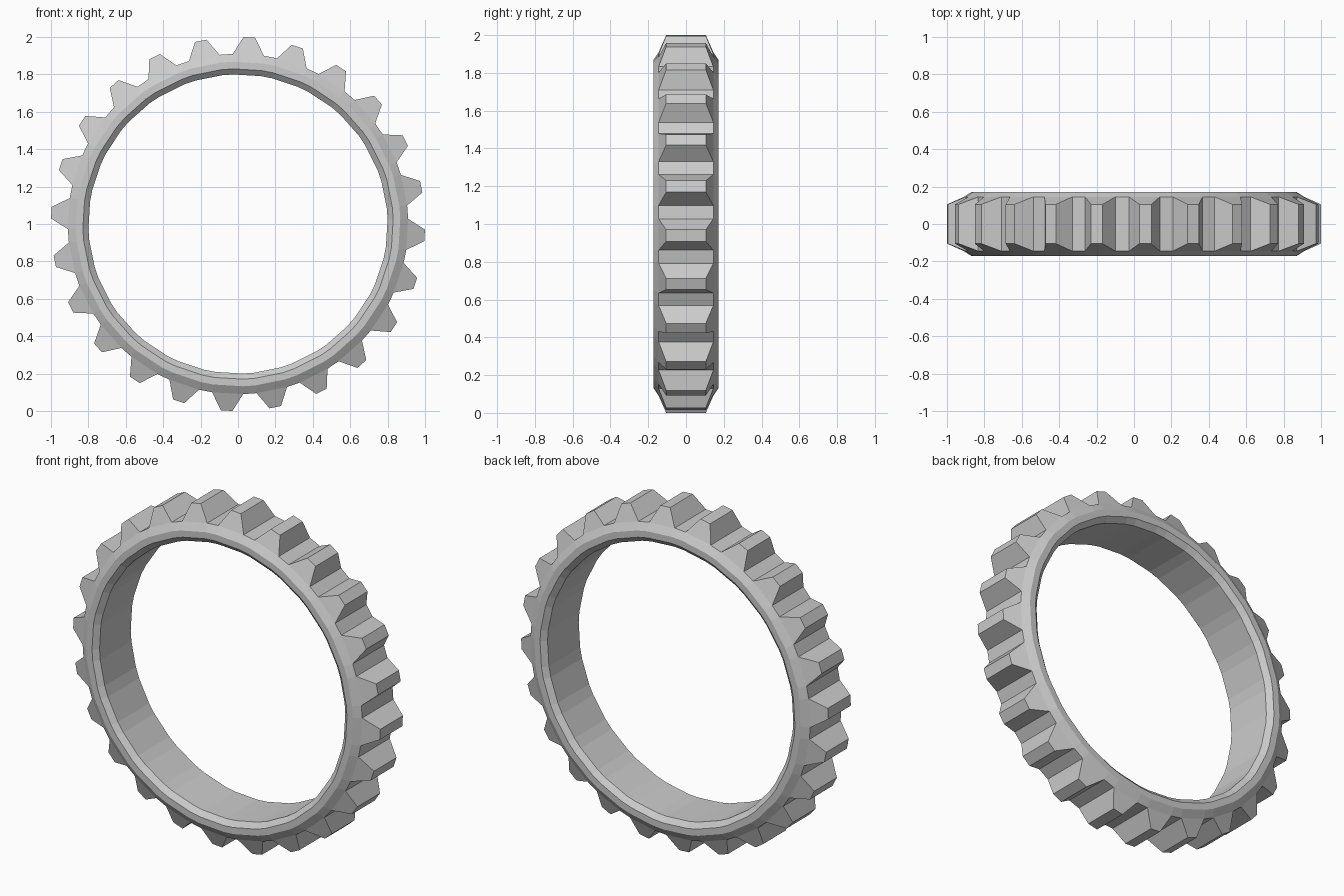
import bpy, bmesh
from math import sin, cos, radians

if "Cube" in bpy.data.objects:
    bpy.data.objects.remove(bpy.data.objects["Cube"])

TEETH = 24
PITCH = 360 / TEETH
PHASE = -3.5          # turn of the tooth nearest +x, in degrees
BASE_HALF = 5.25      # half angle of a tooth at its root
TIP_HALF = 1.8        # half angle of a tooth at its tip
TIP_R, TIP_Y = 1.0, 0.105

# Cross-section of the band: radius and depth, mirrored front to back
half = [(0.80, 0.145), (0.83, 0.172), (0.868, 0.172), (0.91, 0.145)]
section = [(r, -y) for r, y in half] + [(r, y) for r, y in reversed(half)]
ROOT = len(half) - 1  # section edge that carries the teeth


def point(radius, depth, degrees):
    a = radians(degrees)
    return (radius * cos(a), depth, 1 + radius * sin(a))


bm = bmesh.new()

# Band: two stations for each tooth, at the sides of its root
rings = []
for i in range(TEETH):
    for side in (-BASE_HALF, BASE_HALF):
        angle = PHASE + i * PITCH + side
        rings.append([bm.verts.new(point(r, y, angle)) for r, y in section])

for i, ring in enumerate(rings):
    following = rings[(i + 1) % len(rings)]
    for j in range(len(section)):
        k = (j + 1) % len(section)
        quad = [ring[j], ring[k], following[k], following[j]]
        if j == ROOT and i % 2 == 0:
            # Tooth: tapered block rising from the root
            mid = PHASE + (i // 2) * PITCH
            tip = [bm.verts.new(point(TIP_R, y, mid + a)) for y, a in
                   ((-TIP_Y, -TIP_HALF), (TIP_Y, -TIP_HALF),
                    (TIP_Y, TIP_HALF), (-TIP_Y, TIP_HALF))]
            bm.faces.new(tip)
            for n in range(4):
                m = (n + 1) % 4
                bm.faces.new((quad[n], quad[m], tip[m], tip[n]))
        else:
            bm.faces.new(quad)

bmesh.ops.recalc_face_normals(bm, faces=bm.faces)
mesh = bpy.data.meshes.new("gear_ring")
bm.to_mesh(mesh)
bm.free()

# Plain grey
grey = bpy.data.materials.new("light_grey")
grey.use_nodes = True
colour = (0.6, 0.6, 0.6, 1)
grey.diffuse_color = colour
grey.node_tree.nodes["Principled BSDF"].inputs["Base Color"].default_value = colour
mesh.materials.append(grey)

gear = bpy.data.objects.new("gear_ring", mesh)
bpy.context.collection.objects.link(gear)
